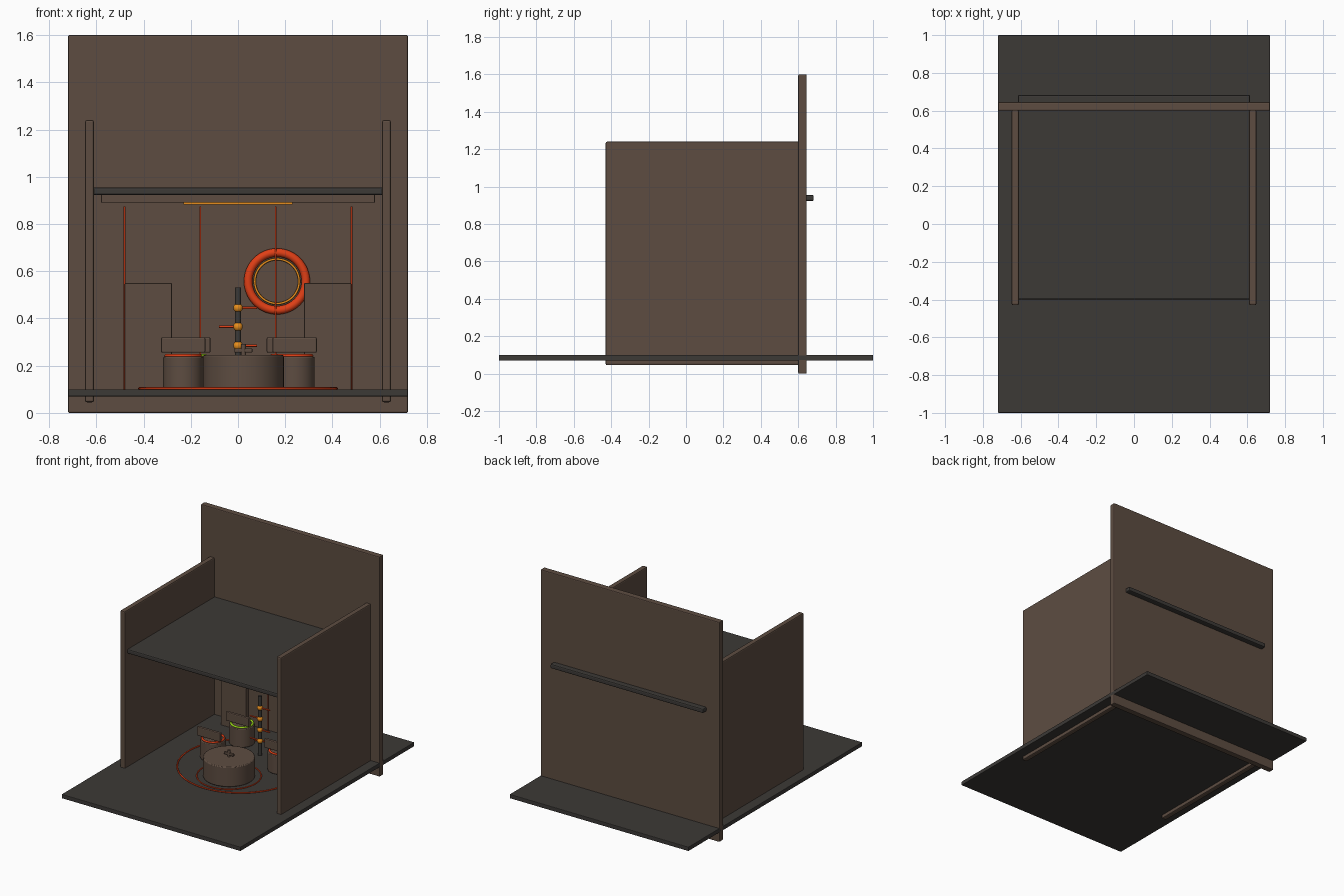
import bpy, math

if "Cube" in bpy.data.objects:
    bpy.data.objects.remove(bpy.data.objects["Cube"])

def mat(name, col):
    m = bpy.data.materials.new(name)
    m.diffuse_color = (*col, 1)
    m.use_nodes = True
    m.node_tree.nodes["Principled BSDF"].inputs["Base Color"].default_value = m.diffuse_color
    return m

BROWN = mat("brown", (0.11, 0.073, 0.053))
DARK = mat("charcoal", (0.045, 0.041, 0.037))
ORANGE = mat("orange", (0.75, 0.05, 0.008))
AMBER = mat("amber", (0.8, 0.27, 0.012))
GREEN = mat("green", (0.35, 0.75, 0.01))

def finish(name, m, smooth=True):
    o = bpy.context.object
    o.name = name
    o.data.materials.append(m)
    if smooth:
        bpy.ops.object.shade_smooth_by_angle(angle=math.radians(35))
    return o

def bevel(o, w):
    b = o.modifiers.new("bevel", "BEVEL")
    b.width = w
    b.segments = 2
    b.limit_method = 'ANGLE'

def box(name, lo, hi, m, w=0.0):
    bpy.ops.mesh.primitive_cube_add(size=1, location=[(a + b) / 2 for a, b in zip(lo, hi)])
    o = bpy.context.object
    o.scale = [b - a for a, b in zip(lo, hi)]
    bpy.ops.object.transform_apply(location=False, rotation=False, scale=True)
    finish(name, m, False)
    if w:
        bevel(o, w)
    return o

def cyl(name, x, y, z0, z1, r, m, w=0.0, n=48):
    bpy.ops.mesh.primitive_cylinder_add(vertices=n, radius=r, depth=z1 - z0, location=(x, y, (z0 + z1) / 2))
    o = finish(name, m)
    if w:
        bevel(o, w)
    return o

def ring(name, loc, R, r, m, rot=(0, 0, 0)):
    bpy.ops.mesh.primitive_torus_add(location=loc, rotation=rot, major_radius=R, minor_radius=r,
                                     major_segments=64, minor_segments=12)
    return finish(name, m)

# Shell: floor, walls, upper shelf running through the back wall
box("floor", (-0.72, -1, 0.07), (0.72, 1, 0.10), DARK, 0.004)
box("back_wall", (-0.72, 0.60, 0), (0.72, 0.645, 1.6), BROWN, 0.006)
for s, n in ((-1, "left"), (1, "right")):
    xs = sorted((s * 0.61, s * 0.648))
    box(n + "_wall", (xs[0], -0.43, 0.045), (xs[1], 0.605, 1.24), BROWN, 0.008)
    # Low screens in front of the back wall
    xs = sorted((s * 0.28, s * 0.48))
    box(n + "_screen", (xs[0], 0.49, 0.09), (xs[1], 0.53, 0.55), BROWN, 0.004)
box("upper_shelf", (-0.615, -0.40, 0.923), (0.615, 0.683, 0.955), DARK, 0.008)
box("shelf_underpanel", (-0.58, -0.28, 0.89), (0.58, 0.59, 0.925), BROWN, 0.003)
box("light_strip", (-0.23, 0.14, 0.882), (0.23, 0.16, 0.892), AMBER)

# Thin vertical strips along the back wall
for x in (-0.48, -0.16, 0.16, 0.48):
    cyl("wall_strip", x, 0.572, 0.10, 0.875, 0.004, ORANGE, n=12)

# Wall ring with inner trim
up = (math.pi / 2, 0, 0)
ring("wall_ring", (0.165, 0.59, 0.557), 0.122, 0.018, ORANGE, up)
ring("wall_ring_trim", (0.165, 0.585, 0.557), 0.094, 0.005, AMBER, up)

# Floor rings
ring("outer_floor_ring", (0, 0.03, 0.104), 0.418, 0.005, ORANGE)
ring("inner_floor_ring", (0.023, -0.136, 0.104), 0.213, 0.004, ORANGE)

# Central drum with cross handle
DX, DY = 0.023, -0.136
cyl("drum", DX, DY, 0.10, 0.245, 0.171, BROWN, 0.006, 64)
cyl("drum_handle_post", DX, DY, 0.24, 0.292, 0.011, BROWN, n=20)
box("drum_handle_bar", (DX - 0.038, DY - 0.009, 0.255), (DX + 0.038, DY + 0.009, 0.273), BROWN, 0.004)

# Pots, each with a glowing rim and a plaque
for x, y, m in ((-0.232, 0.045, ORANGE), (0.24, 0.145, ORANGE), (-0.21, 0.345, GREEN), (0.215, 0.39, ORANGE)):
    cyl("pot", x, y, 0.10, 0.238, 0.085, BROWN, 0.005)
    ring("pot_rim", (x, y, 0.242), 0.072, 0.007, m)
    box("pot_plaque", (x - 0.094, y - 0.055, 0.255), (x + 0.094, y - 0.033, 0.32), BROWN, 0.006)

# Post with beads and alternating arms
PY = 0.253
cyl("post", 0, PY, 0.09, 0.53, 0.013, DARK, n=24)
for i in range(4):
    z = 0.205 + 0.08 * i
    bpy.ops.mesh.primitive_uv_sphere_add(segments=24, ring_count=12, radius=0.02, location=(0, PY, z))
    finish("post_bead", AMBER)
    s = 1 if i % 2 else -1
    bpy.ops.mesh.primitive_cylinder_add(vertices=12, radius=0.005, depth=0.08,
                                        location=(s * 0.04, PY, z), rotation=(0, math.pi / 2, 0))
    finish("post_arm", ORANGE)
